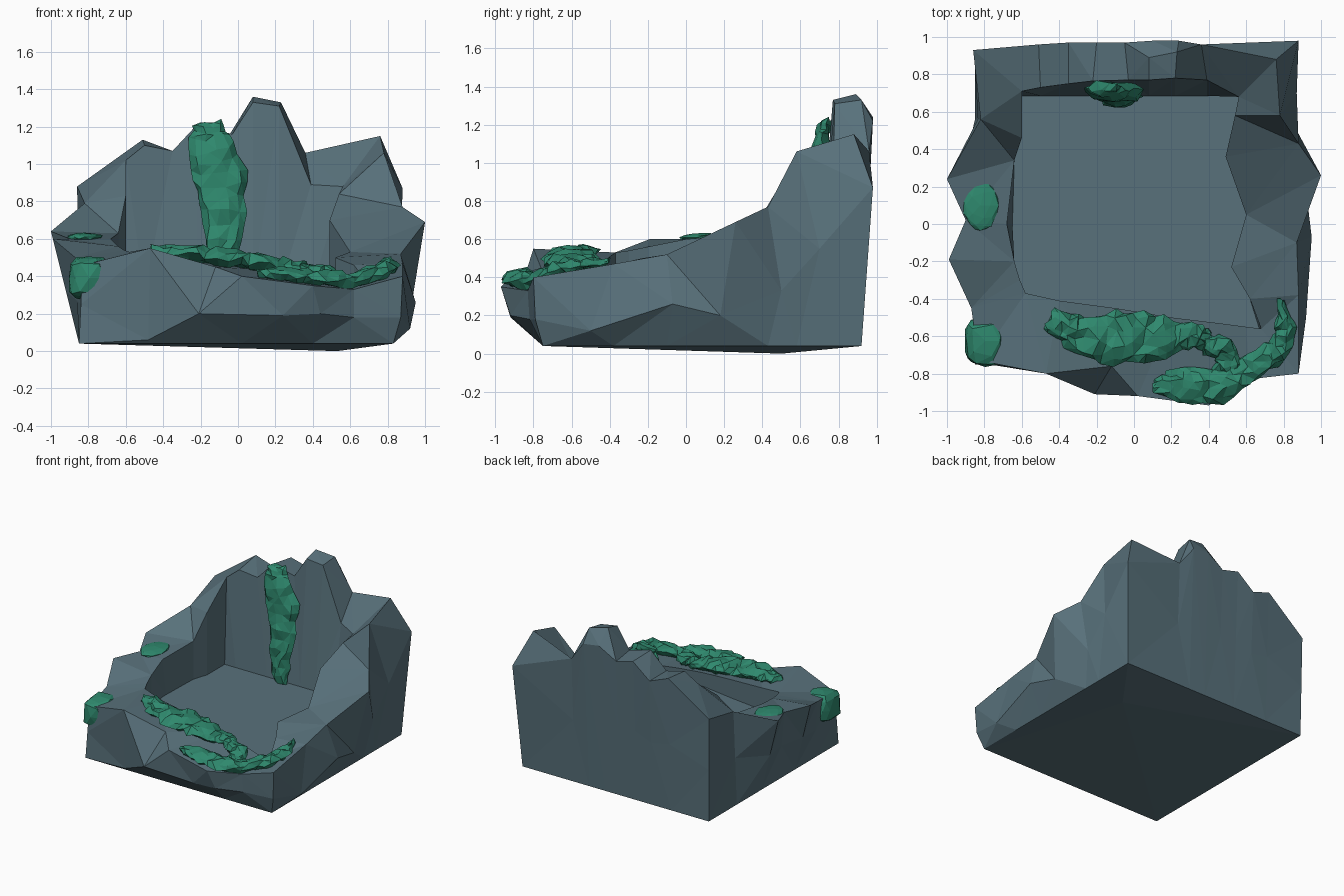
import bpy, bmesh, random
from mathutils import Vector

if "Cube" in bpy.data.objects:
    bpy.data.objects.remove(bpy.data.objects["Cube"])

random.seed(4)


def material(name, col):
    m = bpy.data.materials.new(name)
    m.diffuse_color = (*col, 1)
    m.use_nodes = True
    m.node_tree.nodes["Principled BSDF"].inputs["Base Color"].default_value = m.diffuse_color
    return m


ROCK = material("slate_rock", (0.098, 0.165, 0.198))
MOSS = material("green_moss", (0.028, 0.25, 0.155))


def finish(bm, name, mat):
    bmesh.ops.triangulate(bm, faces=bm.faces[:])
    bmesh.ops.recalc_face_normals(bm, faces=bm.faces[:])
    me = bpy.data.meshes.new(name)
    bm.to_mesh(me)
    bm.free()
    me.materials.append(mat)
    ob = bpy.data.objects.new(name, me)
    bpy.context.collection.objects.link(ob)
    return ob


def clamp(v, lo, hi):
    return max(lo, min(hi, v))


def bridge(bm, a, b):
    n = len(a)
    for i in range(n):
        j = (i + 1) % n
        bm.faces.new((a[i], a[j], b[j], b[i]))


# Rock basin stations: (outer rim), (inner rim), optional (outer mid point)
front = [
    ((-.83, -.73, .46), (-.58, -.37, .53), (-.84, -.74, .25)),
    ((-.47, -.80, .55), (-.40, -.41, .50), (-.48, -.77, .06)),
    ((-.12, -.76, .45), (-.10, -.45, .47), (-.21, -.91, .20)),
    ((.02, -.92, .40), (.20, -.50, .43), (.24, -.92, .19)),
    ((.40, -.97, .35), (.45, -.53, .39), (.44, -.92, .20)),
    ((.62, -.83, .33), (.60, -.55, .36), (.62, -.82, .18)),
    ((.88, -.80, .40), (.68, -.56, .38), (.87, -.79, .18)),
]
right = [
    ((.88, -.38, .47), (.62, -.40, .46), (.92, -.50, .12)),
    ((.87, -.10, .52), (.52, -.23, .50), (.95, -.07, .26)),
    ((1.0, .26, .69), (.60, .05, .53), (.92, .18, .20)),
    ((.88, .43, .77), (.49, .36, .70), (.87, .50, .33)),
    ((.78, .58, 1.06), (.54, .58, .84), (.87, .70, .55)),
    ((.76, .88, 1.15), (.56, .68, .88), (.88, .98, .87)),
]
back = [
    ((.36, .96, 1.06), (.39, .77, .89)),
    ((.23, .92, 1.33), (.22, .78, 1.31), (.24, .98, 1.22)),
    ((.08, .89, 1.36), (.08, .77, 1.33), (.10, .98, 1.24)),
    ((-.05, .97, 1.15), (-.03, .77, 1.16)),
    ((-.20, .97, 1.19), (-.22, .765, 1.21)),
    ((-.35, .97, 1.07), (-.35, .75, 1.07)),
    ((-.51, .96, 1.13), (-.50, .73, 1.10)),
    ((-.86, .93, .88), (-.60, .71, 1.02)),
]
left = [
    ((-.82, .56, .79), (-.60, .46, .83)),
    ((-1.0, .24, .64), (-.64, .34, .63)),
    ((-.90, .02, .60), (-.68, .00, .60)),
    ((-.99, -.19, .60), (-.64, -.20, .56)),
    ((-.87, -.45, .50), (-.61, -.30, .54)),
]

bm = bmesh.new()
rings = [[], [], [], [], []]
for st in front + right + back + left:
    out, inn = Vector(st[0]), Vector(st[1])
    # footprint is a straight-sided rectangle
    base = Vector((clamp(out.x, -.85, .83), clamp(out.y, -.75, .92), .04))
    if st in front:
        base.y = -.75
    elif st in back:
        base.y = .92
    elif st in left:
        base.x = -.85
    else:
        base.x = .83
    if st is front[0]:
        base.x = -.85
    if st is right[5]:
        base.y = .92
    mid = Vector(st[2]) if len(st) > 2 else base.lerp(out, .5)
    floor = Vector((clamp(inn.x, -.65, .67), clamp(inn.y, -.6, .685), .32))
    for r, p in zip(rings, (base, mid, out, inn, floor)):
        r.append(bm.verts.new(p))
for a, b in zip(rings, rings[1:]):
    bridge(bm, a, b)
bm.faces.new(rings[4])                       # flat basin floor
low = bm.verts.new((.53, .5, 0))             # slightly sagging underside
n = len(rings[0])
for i in range(n):
    bm.faces.new((rings[0][i], low, rings[0][(i + 1) % n]))
finish(bm, "rock_basin", ROCK)


# Moss strands: lumpy flattened tubes along a path of (x, y, z, half width, half thickness)
def moss_strand(name, path, normal, jitter=.02, steps=4):
    normal = Vector(normal)
    pts = []
    for a, b in zip(path, path[1:]):
        for k in range(steps):
            pts.append([u + (v - u) * k / steps for u, v in zip(a, b)])
    pts.append(list(path[-1]))
    bm = bmesh.new()
    prev = None
    ring_shape = ((1, 0), (.75, .7), (.25, 1), (-.3, .95), (-.75, .65), (-1, 0), (-.5, -.7), (.5, -.7))
    for i, p in enumerate(pts):
        c = Vector(p[:3])
        t = Vector(pts[min(i + 1, len(pts) - 1)][:3]) - Vector(pts[max(i - 1, 0)][:3])
        side = t.cross(normal).normalized()
        ring = []
        for u, v in ring_shape:
            j = Vector([random.uniform(-jitter, jitter) for _ in range(3)])
            ring.append(bm.verts.new(c + side * u * p[3] + normal * v * p[4] + j))
        if prev:
            bridge(bm, prev, ring)
        else:
            bm.faces.new(ring)
        prev = ring
    bm.faces.new(prev)
    finish(bm, name, MOSS)


moss_strand("hanging_moss", [
    (-.17, .74, 1.22, .07, .03), (-.155, .72, 1.14, .105, .05), (-.10, .71, .95, .145, .06),
    (-.075, .69, .75, .115, .055), (-.09, .67, .52, .085, .04), (-.08, .67, .32, .06, .04)],
    (0, -1, 0), .013, 3)
moss_strand("front_moss", [
    (-.46, -.51, .54, .05, .02), (-.30, -.59, .51, .10, .04), (-.10, -.61, .50, .14, .05),
    (.12, -.61, .47, .13, .05), (.30, -.59, .44, .07, .04), (.40, -.62, .42, .05, .03)],
    (0, 0, 1), .02, 4)
moss_strand("front_moss_link", [
    (.38, -.64, .42, .05, .035), (.48, -.66, .41, .065, .04), (.50, -.74, .39, .065, .035),
    (.47, -.83, .37, .06, .03)], (0, 0, 1), .015, 3)
moss_strand("front_lip_moss", [
    (.11, -.86, .41, .04, .025), (.26, -.86, .40, .10, .045), (.46, -.87, .38, .09, .045),
    (.62, -.77, .375, .07, .045), (.76, -.69, .42, .07, .05), (.81, -.56, .46, .05, .03),
    (.79, -.41, .48, .015, .015)], (0, 0, 1), .016, 4)


# Moss clumps: squashed lumpy balls, boxier with a lower power
def moss_clump(name, loc, size, jitter, power=1):
    bm = bmesh.new()
    bmesh.ops.create_icosphere(bm, subdivisions=2, radius=1)
    for v in bm.verts:
        k = 1 + random.uniform(-jitter, jitter)
        c = [abs(a) ** power * (1 if a > 0 else -1) for a in v.co]
        v.co = Vector([l + a * s * k for l, a, s in zip(loc, c, size)])
    finish(bm, name, MOSS)


moss_clump("corner_moss", (-.795, -.625, .39), (.115, .135, .12), .06, .65)
moss_clump("left_ledge_moss", (-.82, .10, .61), (.10, .14, .022), .12)
